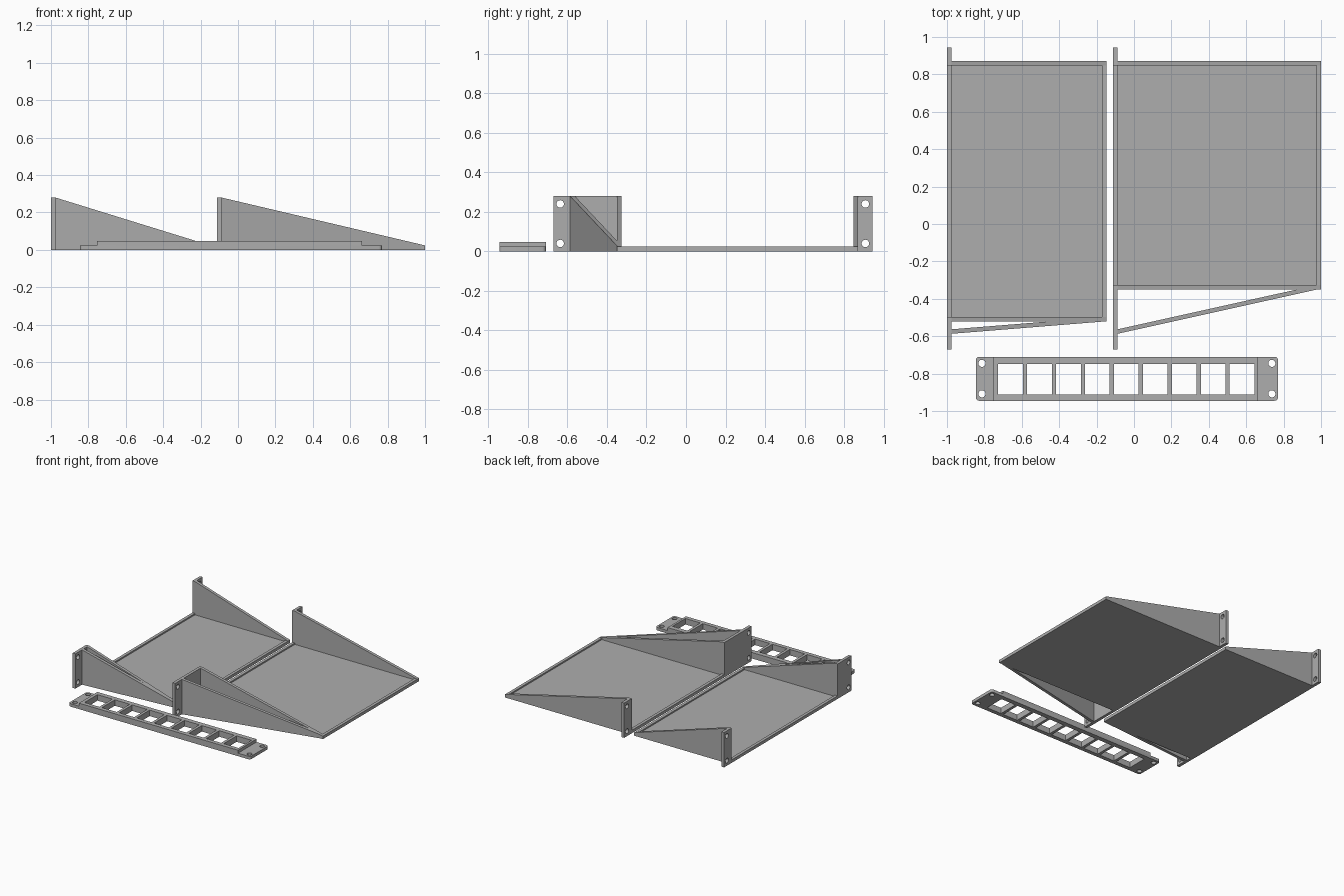
import bpy, bmesh, math
from mathutils import Matrix

if "Cube" in bpy.data.objects:
    bpy.data.objects.remove(bpy.data.objects["Cube"])

T, H, FLOOR = 0.024, 0.28, 0.013      # wall thickness, bracket height, tray floor
Y_FRONT, Y_BACK = -0.672, 0.945       # extent of the mounting plates

grey = bpy.data.materials.new("grey_plastic")
grey.diffuse_color = (0.42, 0.42, 0.42, 1)
grey.use_nodes = True
grey.node_tree.nodes["Principled BSDF"].inputs["Base Color"].default_value = grey.diffuse_color


def prism(name, footprint, top):
    """Upright solid over a footprint; top(x) gives its height."""
    bm = bmesh.new()
    low = [bm.verts.new((x, y, 0)) for x, y in footprint]
    high = [bm.verts.new((x, y, top(x))) for x, y in footprint]
    bm.faces.new(low[::-1])
    bm.faces.new(high)
    n = len(low)
    for i in range(n):
        j = (i + 1) % n
        bm.faces.new((low[i], low[j], high[j], high[i]))
    bmesh.ops.recalc_face_normals(bm, faces=bm.faces)
    me = bpy.data.meshes.new(name)
    bm.to_mesh(me)
    bm.free()
    me.materials.append(grey)
    bpy.context.collection.objects.link(bpy.data.objects.new(name, me))


def rect(x0, x1, y0, y1):
    return [(x0, y0), (x1, y0), (x1, y1), (x0, y1)]


def circle(cx, cy, r=0.019, n=24):
    return [(cx + r * math.cos(2 * math.pi * i / n),
             cy + r * math.sin(2 * math.pi * i / n)) for i in range(n)]


def rounded(x0, x1, y0, y1, r=0.018, n=5):
    pts = []
    for k, (cx, cy) in enumerate(rect(x0 + r, x1 - r, y0 + r, y1 - r)):
        for i in range(n + 1):
            a = math.pi + (k + i / n) * math.pi / 2
            pts.append((cx + r * math.cos(a), cy + r * math.sin(a)))
    return pts


def plate(name, loops, thick, matrix):
    """Flat sheet from an outline followed by its holes."""
    cu = bpy.data.curves.new(name, 'CURVE')
    cu.dimensions = '2D'
    cu.fill_mode = 'BOTH'
    cu.extrude = thick / 2
    for loop in loops:
        sp = cu.splines.new('POLY')
        sp.points.add(len(loop) - 1)
        for p, (x, y) in zip(sp.points, loop):
            p.co = (x, y, 0, 1)
        sp.use_cyclic_u = True
    cu.materials.append(grey)
    ob = bpy.data.objects.new(name, cu)
    ob.matrix_world = matrix
    bpy.context.collection.objects.link(ob)
    bpy.ops.object.select_all(action='DESELECT')
    ob.select_set(True)
    bpy.context.view_layer.objects.active = ob
    bpy.ops.object.convert(target='MESH')
    bpy.ops.object.shade_smooth_by_angle(angle=math.radians(30))


# local x -> y, local y -> z, local z -> x
SIDEWAYS = Matrix(((0, 0, 1, 0), (1, 0, 0, 0), (0, 1, 0, 0), (0, 0, 0, 1)))


def shelf(label, x0, x1, yf, yb=0.872):
    xa = x0 + T

    def slope(x):
        return H + (T - H) * (x - xa) / (x1 - xa)

    # mounting plate: tall ears at both ends, low sill between, screw holes
    outline = [(Y_FRONT, 0), (Y_BACK, 0), (Y_BACK, H), (yb - T, H),
               (yb - T, T), (yf + T, T), (yf + T, H), (Y_FRONT, H)]
    holes = [circle(y, z) for y in (-0.637, 0.908) for z in (0.04, 0.24)]
    plate(label + "_mounting_plate", [outline] + holes, T,
          Matrix.Translation((x0 + T / 2, 0, 0)) @ SIDEWAYS)
    # tray floor and end rim
    prism(label + "_floor", rect(xa, x1 - T, yf + T, yb - T), lambda x: FLOOR)
    prism(label + "_end_rim", rect(x1 - T, x1, yf + T, yb - T), lambda x: T)
    # sloping side walls
    prism(label + "_front_wall", rect(xa, x1, yf, yf + T), slope)
    prism(label + "_back_wall", rect(xa, x1, yb - T, yb), slope)
    # angled brace from the front ear to the far corner
    yo, xe = -0.587, x1 - 0.02
    xm = xe - T * (xe - xa) / (yf - yo)
    prism(label + "_brace", [(xa, yo), (xe, yf), (xm, yf), (xa, yo + T)], slope)


shelf("short_shelf", -1.0, -0.148, -0.522)
shelf("long_shelf", -0.112, 1.0, -0.35)

# socket panel: thin base with screw ears, raised frame on top
PY0, PY1 = -0.945, -0.71
windows = [rect(c - 0.066, c + 0.066, -0.912, -0.748)
           for c in (-0.66 + 0.1547 * i for i in range(9))]
screws = [circle(x, y) for x in (-0.813, 0.737) for y in (-0.908, -0.745)]
plate("panel_base", [rounded(-0.846, 0.77, PY0, PY1)] + windows + screws, T,
      Matrix.Translation((0, 0, T / 2)))
plate("panel_frame", [rect(-0.753, 0.662, PY0, PY1)] + windows, T,
      Matrix.Translation((0, 0, 1.5 * T)))
